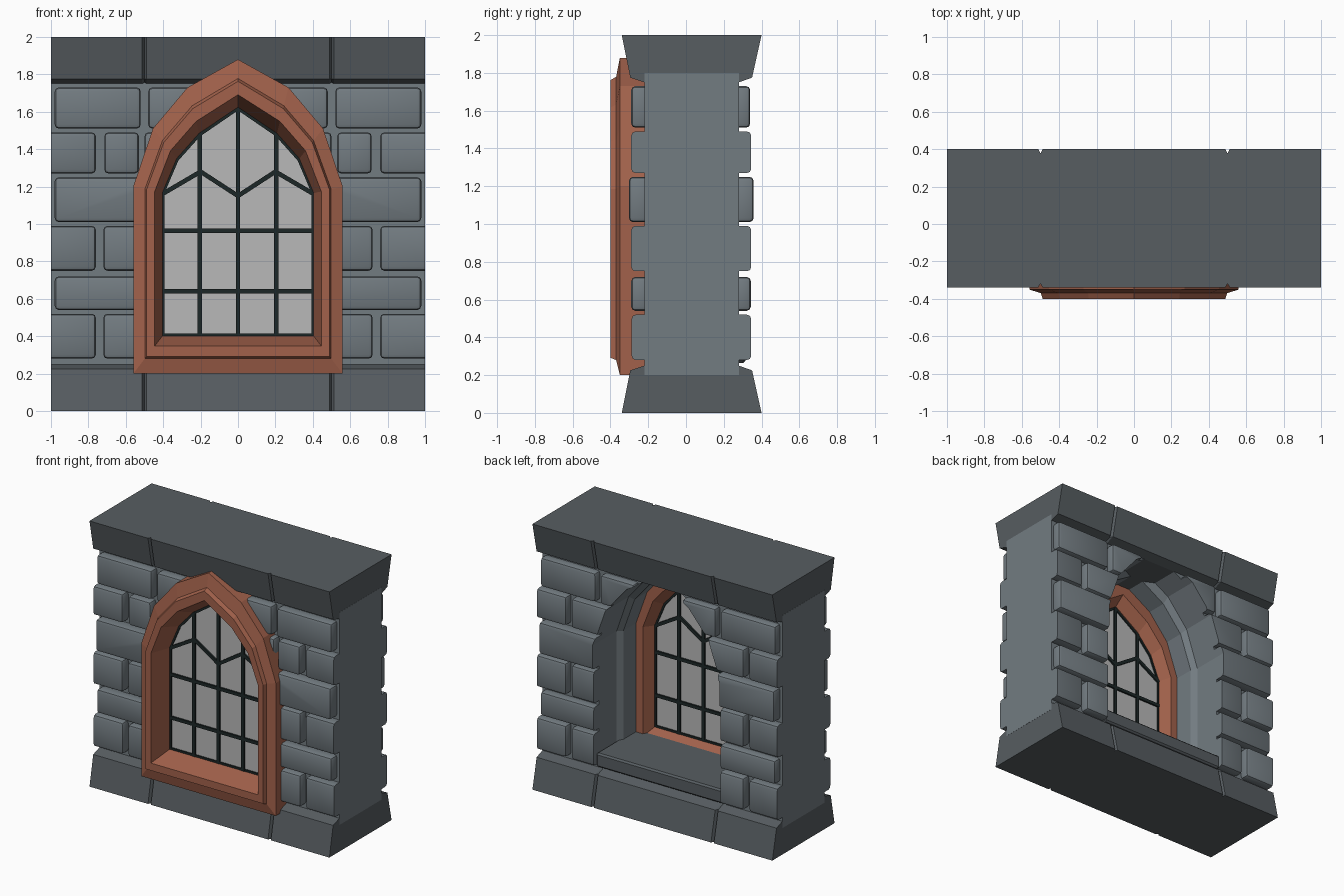
import bpy, bmesh, math
from mathutils import Vector, Matrix

if "Cube" in bpy.data.objects:
    bpy.data.objects.remove(bpy.data.objects["Cube"])


def material(name, rgb):
    m = bpy.data.materials.new(name)
    m.diffuse_color = (*rgb, 1)
    m.use_nodes = True
    m.node_tree.nodes["Principled BSDF"].inputs["Base Color"].default_value = m.diffuse_color
    return m


STONE = material("stone", (.17, .20, .22))
DARK_STONE = material("dark_stone", (.095, .11, .12))
RED = material("red_surround", (.36, .12, .07))
LEAD = material("lead", (.012, .02, .02))
GLASS = material("glass", (.48, .48, .48))


def finish(bm, name, mat):
    bmesh.ops.recalc_face_normals(bm, faces=bm.faces)
    me = bpy.data.meshes.new(name)
    bm.to_mesh(me)
    bm.free()
    ob = bpy.data.objects.new(name, me)
    bpy.context.collection.objects.link(ob)
    if mat:
        me.materials.append(mat)
    return ob


def loft(name, rings, mat, closed=False):
    """Skin equal-sized rings; closed joins last ring to first, else ends are capped."""
    bm = bmesh.new()
    vs = [[bm.verts.new(p) for p in r] for r in rings]
    n = len(vs[0])
    pairs = list(zip(vs, vs[1:])) + ([(vs[-1], vs[0])] if closed else [])
    for a, b in pairs:
        for i in range(n):
            j = (i + 1) % n
            bm.faces.new((a[i], a[j], b[j], b[i]))
    if not closed:
        bm.faces.new(vs[0])
        bm.faces.new(vs[-1])
    return finish(bm, name, mat)


def add_box(bm, lo, hi, bevel=0, segments=2, rot=None):
    lo, hi = Vector(lo), Vector(hi)
    s = hi - lo
    geo = bmesh.ops.create_cube(bm, size=1, matrix=Matrix.Translation((lo + hi) / 2) @ Matrix.Diagonal((*s, 1)))
    if bevel:
        edges = {e for v in geo["verts"] for e in v.link_edges}
        # ends flush with the wall ends stay cut square
        edges = [e for e in edges if not all(abs(v.co.x) > .999 for v in e.verts)]
        bmesh.ops.bevel(bm, geom=edges, offset=bevel, segments=segments, profile=.5, affect='EDGES')


# Pointed-arch outline, blended between outer edge (t=0) and glass edge (t=1)
OUTER = [(.56, .2), (.56, 1.2), (.455, 1.51), (.27, 1.73), (0, 1.88)]
INNER = [(.405, .4), (.405, 1.165), (.328, 1.35), (.208, 1.485), (0, 1.625)]


def arch(t, y):
    half = [(a[0] + (b[0] - a[0]) * t, a[1] + (b[1] - a[1]) * t) for a, b in zip(OUTER, INNER)]
    pts = half + [(-x, z) for x, z in half[-2::-1]]
    return [(x, y, z) for x, z in pts]


# Opening cutter: narrow at the front, stepped wider at the back
cutter = loft("opening_cutter", [arch(.38, -.6), arch(.38, .03), arch(.2, .07), arch(.2, .6)], None)
cutter.hide_render = True
cutter.hide_viewport = True
cutter.display_type = 'WIRE'


def cut_opening(ob):
    mod = ob.modifiers.new("opening", 'BOOLEAN')
    mod.operation = 'DIFFERENCE'
    mod.solver = 'EXACT'
    mod.object = cutter


# Wall core
bm = bmesh.new()
add_box(bm, (-1, -.22, .2), (1, .28, 1.8))
cut_opening(finish(bm, "wall_core", STONE))

# Bricks: row heights, face depths, and x spans mirrored on both sides
LONG_TOP = [(.52, .98), (.2, .48)]
SHORT = [(.76, 1), (.3, .72)]
SHORT_TOP = [(.76, 1), (.53, .715), (.3, .5)]
LONG = [(.3, .98)]
ROWS = [
    (1.51, 1.73, -.29, .34, LONG_TOP, LONG_TOP),
    (1.27, 1.49, -.29, .345, SHORT_TOP, SHORT),
    (1.01, 1.25, -.302, .358, LONG, LONG),
    (.75, .99, -.29, .345, SHORT, SHORT),
    (.54, .72, -.29, .343, LONG, LONG),
    (.28, .52, -.288, .345, SHORT, SHORT),
]
front, back = bmesh.new(), bmesh.new()
for z0, z1, yf, yb, spans_f, spans_b in ROWS:
    for side in (-1, 1):
        for a, b in spans_f:
            x0, x1 = sorted((a * side, b * side))
            add_box(front, (x0, yf, z0), (x1, -.19, z1), .022)
        for a, b in spans_b:
            x0, x1 = sorted((a * side, b * side))
            add_box(back, (x0, .25, z0), (x1, yb, z1), .022)
for bm, name in ((front, "front_bricks"), (back, "back_bricks")):
    ob = finish(bm, name, STONE)
    cut_opening(ob)

# Base and top courses with V grooves at x = +-0.5
COURSE = [(-.34, 2), (.4, 2), (.35, 1.775), (.28, 1.75), (-.22, 1.75), (-.295, 1.775)]
STATIONS = [(-.999, 0), (-.512, 0), (-.5, .022), (-.488, 0), (.488, 0), (.5, .022), (.512, 0), (.999, 0)]
for name, flip in (("top_course", False), ("base_course", True)):
    rings = []
    for x, d in STATIONS:
        rings.append([(x, y - math.copysign(d, y), 2 - z if flip else z) for y, z in COURSE])
    loft(name, rings, DARK_STONE)

# Stone sill inside the opening
bm = bmesh.new()
add_box(bm, (-.53, -.16, .265), (.53, .315, .37), .012, 1)
finish(bm, "stone_sill", DARK_STONE)

# Red window surround: profile of (blend, depth) swept round the arch
PROFILE = [(0, -.2), (0, -.35), (.4, -.37), (.46, -.4), (.74, -.4), (1, -.24), (1, -.2), (.75, -.12), (.2, -.12)]
loft("window_surround", [arch(t, y) for t, y in PROFILE], RED, closed=True)

# Glass pane
loft("glass_pane", [arch(.98, -.225), arch(.98, -.215)], GLASS)

# Lead edging and glazing bars
loft("lead_edging", [arch(.97, -.235), arch(1.07, -.235), arch(1.07, -.205), arch(.97, -.205)], LEAD, closed=True)

bm = bmesh.new()


def bar(p, q, w=.024):
    d = Vector((q[0] - p[0], 0, q[1] - p[1]))
    mid = Vector(((p[0] + q[0]) / 2, -.22, (p[1] + q[1]) / 2))
    rot = Matrix.Rotation(-math.atan2(d.z, d.x), 4, 'Y')
    bmesh.ops.create_cube(bm, size=1, matrix=Matrix.Translation(mid) @ rot @ Matrix.Diagonal((d.length, .036, w, 1)))


bar((0, .4), (0, 1.62))
for z in (.64, .965):
    bar((-.405, z), (.405, z))
for s in (-1, 1):
    bar((s * .205, .4), (s * .205, 1.485))
    bar((s * .405, 1.16), (s * .2, 1.28))
    bar((s * .2, 1.28), (0, 1.15))
finish(bm, "glazing_bars", LEAD)

# Smooth the rounded brick edges only
bpy.ops.object.select_all(action='DESELECT')
for n in ("front_bricks", "back_bricks"):
    bpy.data.objects[n].select_set(True)
    bpy.context.view_layer.objects.active = bpy.data.objects[n]
bpy.ops.object.shade_smooth_by_angle(angle=math.radians(40))
